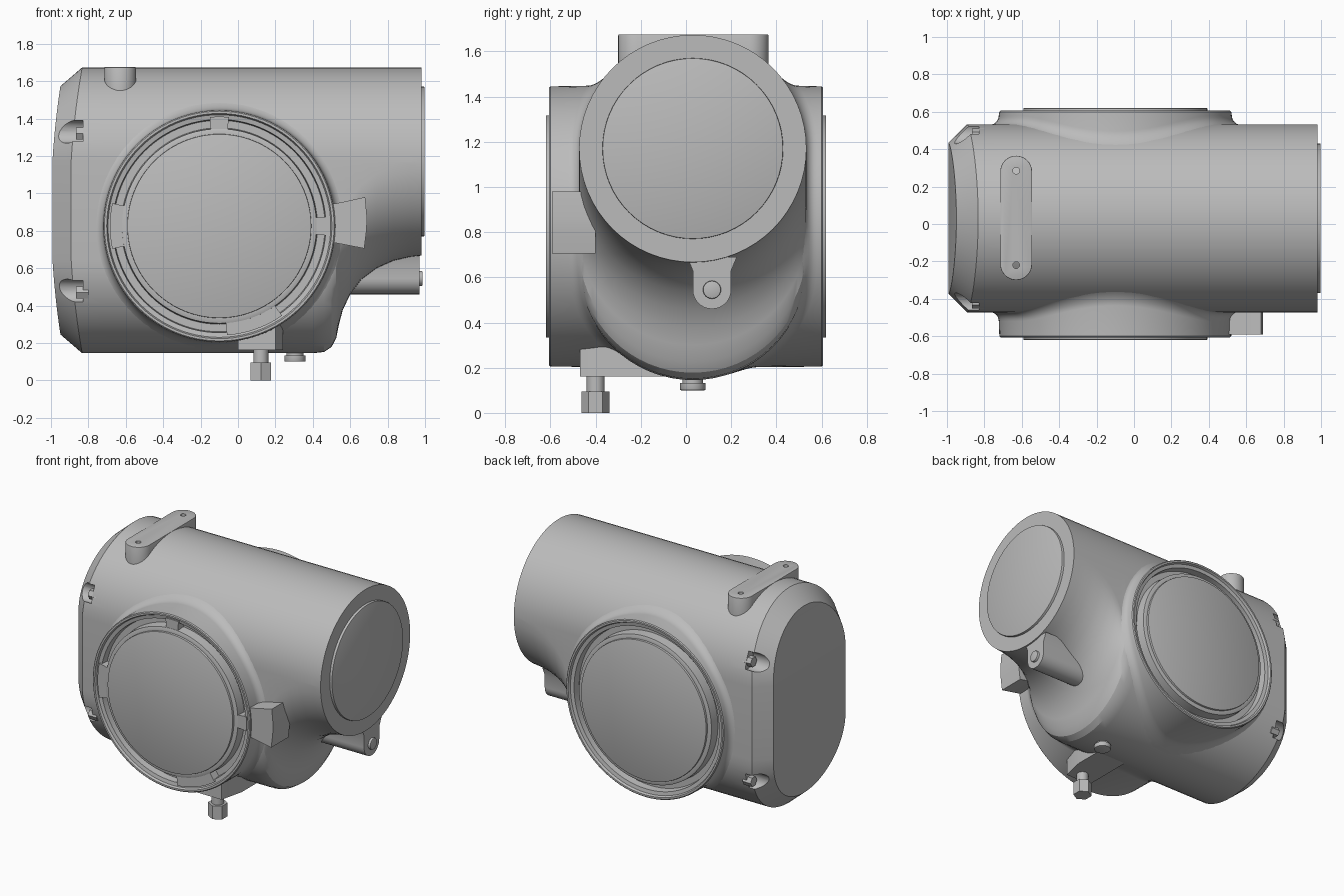
import bpy, bmesh
from math import sin, cos, pi, radians, sqrt

old = bpy.data.objects.get("Cube")
if old:
    bpy.data.objects.remove(old, do_unlink=True)

grey = bpy.data.materials.new("housing grey")
grey.use_nodes = True
grey.diffuse_color = (0.5, 0.5, 0.5, 1)
grey.node_tree.nodes["Principled BSDF"].inputs["Base Color"].default_value = (0.5, 0.5, 0.5, 1)

YC, ZU, R = 0.03, 1.17, 0.503      # barrel axis and radius
FX, FZ, FR = -0.1, 0.825, 0.62     # side flange axis and radius


def finish(name, bm):
    bmesh.ops.remove_doubles(bm, verts=bm.verts, dist=1e-5)
    bmesh.ops.recalc_face_normals(bm, faces=bm.faces)
    mesh = bpy.data.meshes.new(name)
    bm.to_mesh(mesh)
    bm.free()
    mesh.materials.append(grey)
    ob = bpy.data.objects.new(name, mesh)
    bpy.context.collection.objects.link(ob)
    return ob


def smooth(ob, angle=30):
    bpy.ops.object.select_all(action='DESELECT')
    ob.select_set(True)
    bpy.context.view_layer.objects.active = ob
    bpy.ops.object.shade_smooth_by_angle(angle=radians(angle))


def cut(ob, cutters):
    for c in cutters:
        mod = ob.modifiers.new("cut", 'BOOLEAN')
        mod.operation, mod.solver, mod.object = 'DIFFERENCE', 'EXACT', c
        bpy.context.view_layer.objects.active = ob
        bpy.ops.object.modifier_apply(modifier=mod.name)
        bpy.data.objects.remove(c, do_unlink=True)


def prism(name, pts, axis, lo, hi, bevel=0):
    """Extrude a 2D outline along an axis; outline is (y,z), (x,z) or (x,y)."""
    place = {'x': lambda p, w: (w, p[0], p[1]),
             'y': lambda p, w: (p[0], w, p[1]),
             'z': lambda p, w: (p[0], p[1], w)}[axis]
    bm = bmesh.new()
    a, b = ([bm.verts.new(place(p, w)) for p in pts] for w in (lo, hi))
    bm.faces.new(a)
    bm.faces.new(b)
    for i in range(len(pts)):
        j = (i + 1) % len(pts)
        bm.faces.new((a[i], a[j], b[j], b[i]))
    if bevel:
        bmesh.ops.recalc_face_normals(bm, faces=bm.faces)
        rim = [e for e in bm.edges if (e.verts[0] in b) and (e.verts[1] in b)]
        bmesh.ops.bevel(bm, geom=rim, offset=bevel, segments=2, affect='EDGES', profile=0.5)
    ob = finish(name, bm)
    smooth(ob)
    return ob


def arc(u, v, r, a0=0, a1=360, n=48):
    """Arc points in degrees; a full turn leaves out the repeated point."""
    count = n if a1 - a0 == 360 else n + 1
    return [(u + r * cos(radians(a0 + (a1 - a0) * i / n)),
             v + r * sin(radians(a0 + (a1 - a0) * i / n))) for i in range(count)]


# Housing: a slot-shaped section whose lower half rises into the barrel
underside = [(0.40, .145), (0.46, .152), (0.5, .178), (0.525, .225), (0.54, .3), (0.56, .375),
             (0.6, .46), (0.66, .54), (0.74, .6), (0.83, .64), (0.92, .66), (0.98, ZU - R)]


def low_centre(x):
    last = underside[0]
    for p in underside:
        if x <= p[0]:
            t = 0 if p == last else (x - last[0]) / (p[0] - last[0])
            return R + last[1] + t * (p[1] - last[1])
        last = p
    return ZU


def section(zl, r):
    return arc(YC, ZU, r, 0, 180, 32) + arc(YC, zl, r, 180, 360, 32)


def bulge(z):
    return 0.05 * ((z - 0.91) / 0.66) ** 2


bm = bmesh.new()
rings = []
zl = low_centre(0)
for x, r in ((-1.0, R - 0.1), (-0.9, R)):
    rings.append([bm.verts.new((x + bulge(z), y, z)) for y, z in section(zl, r)])
for x in [-0.7, 0] + [p[0] for p in underside]:
    rings.append([bm.verts.new((x, y, z)) for y, z in section(low_centre(x), R)])
for a, b in zip(rings, rings[1:]):
    for i in range(len(a)):
        j = (i + 1) % len(a)
        bm.faces.new((a[i], a[j], b[j], b[i]))
bm.faces.new(rings[-1])
end = rings[0]
n = len(end) // 2
rows = [(i, n - 1 - i) for i in range(n // 2, -1, -1)]
rows += [(2 * n - 1 - i, n + i) for i in range(n // 2 + 1)]
for (a, b), (c, d) in zip(rows, rows[1:]):
    bm.faces.new([end[i] for i in dict.fromkeys((a, b, d, c))])
housing = finish("housing", bm)

# Bolt pockets at the end cover, with a bolt head in each
spots = [(YC + s * 0.46, z) for s in (-1, 1) for z in (1.33, 0.48)]
cut(housing, [prism("pocket_cutter", arc(y, z, 0.062, n=20), 'x', -1.1, -0.83) for y, z in spots])
smooth(housing, 25)
for y, z in spots:
    inner = y + (0.015 if y < YC else -0.015)
    prism("cover_bolt", arc(inner, z - 0.01, 0.036, n=6), 'x', -0.865, -0.8)


# Side flanges with a fillet that follows the housing
def half_width(x, z):
    zc = low_centre(x)
    d = max(z - ZU, zc - z, 0)
    return sqrt(max(R * R - d * d, 0))


def flange(name, side):
    bm = bmesh.new()
    f, segs, rings = 0.05, 96, []
    lip = [(FR, .6), (FR - .006, .606), (FR - .018, .606), (FR - .025, .59), (FR - .05, .585),
           (FR - .055, .535), (.525, .535), (.52, .6), (.505, .605), (.49, .605)]
    for s in range(segs):
        t = 2 * pi * s / segs
        ring = []
        for k in range(7):
            a = pi / 2 * k / 6
            r = FR + 0.003 + f * (1 - sin(a))
            x, z = FX + r * cos(t), FZ + r * sin(t)
            y = YC + side * (half_width(x, z) - 0.003)
            y += side * f * (1 - cos(a))
            ring.append((x, side * min(side * y, 0.595), z))
        ring += [(FX + r * cos(t), side * y, FZ + r * sin(t)) for r, y in lip]
        rings.append([bm.verts.new(p) for p in ring])
    for s in range(segs):
        a, b = rings[s], rings[(s + 1) % segs]
        for k in range(len(a) - 1):
            bm.faces.new((a[k], a[k + 1], b[k + 1], b[k]))
    smooth(finish(name, bm))
    prism(name + "_cover", arc(FX, FZ, 0.492, n=96), 'y', side * 0.5, side * 0.62, 0.004)


flange("front_flange", -1)
flange("back_flange", 1)

# Locking tabs in the front groove
for a0, a1 in ((85, 95), (-5, 5), (168, 192), (274, 305)):
    outline = arc(FX, FZ, 0.585, a0, a1, 8) + arc(FX, FZ, 0.515, a0, a1, 8)[::-1]
    prism("groove_tab", outline, 'y', -0.5, -0.598)

# Round cover on the barrel end
prism("barrel_cover", arc(YC, ZU, 0.4, n=64), 'x', 0.95, 0.998, 0.004)

# Lug and screw under the barrel end
lug = arc(0.115, 0.545, 0.085, 180, 360, 16) + [(0.2, 0.63), (0.225, 0.69), (0.005, 0.69), (0.03, 0.63)]
prism("barrel_lug", lug, 'x', 0.5, 0.97)
prism("lug_screw", arc(0.115, 0.545, 0.04, n=24), 'x', 0.9, 0.987, 0.006)

# Mounting pad on top with two holes
pad = arc(-0.63, 0.28, 0.085, 0, 180, 16) + arc(-0.63, -0.215, 0.085, 180, 360, 16)
mount = prism("mounting_pad", pad, 'z', 1.53, 1.675, 0.004)
cut(mount, [prism("hole_cutter", arc(-0.63, y, 0.018, n=16), 'z', 1.58, 1.8) for y in (0.285, -0.22)])
smooth(mount)

# Stop block beside the front flange
block = [(0.47, 0.945), (0.52, 0.945), (0.68, 0.98), (0.69, 0.87), (0.687, 0.8),
         (0.675, 0.705), (0.52, 0.735), (0.47, 0.735)]
prism("stop_block", block, 'y', -0.4, -0.592)

# Drain fitting and plug underneath
prism("drain_boss", [(0.0, -0.47), (0.2, -0.47), (0.24, -0.3), (0.24, 0.0), (0.0, 0.0)], 'z', 0.32, 0.162)
prism("drain_stem", arc(0.122, -0.4, 0.04, n=24), 'z', 0.2, 0.08)
prism("drain_nut", arc(0.122, -0.4, 0.0625, 30, 390, 6), 'z', 0.095, 0.0)
prism("plug_neck", arc(0.305, YC, 0.045, n=24), 'z', 0.2, 0.12)
prism("plug_head", arc(0.305, YC, 0.057, n=32), 'z', 0.132, 0.1, 0.006)
